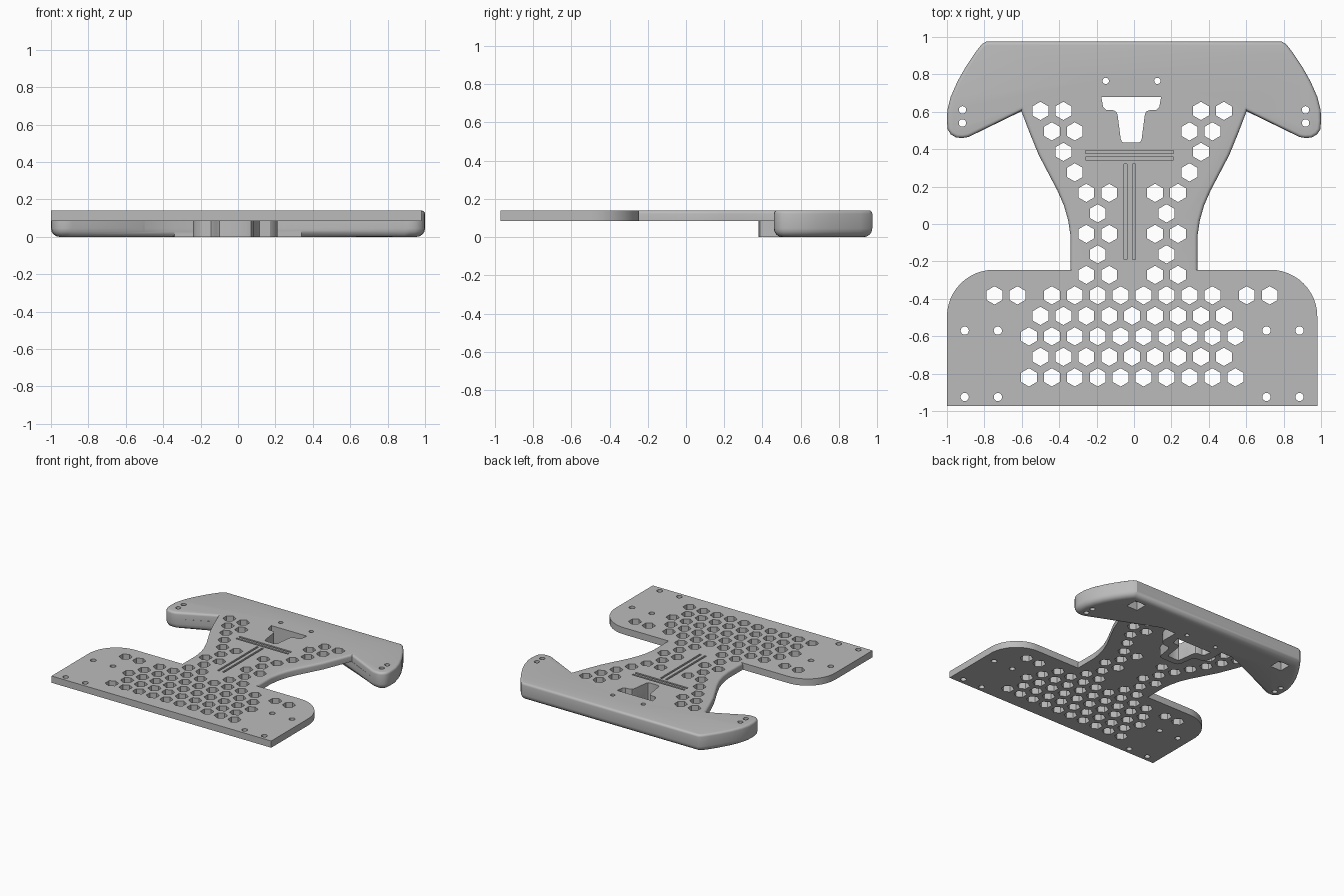
import bpy, bmesh, math
from mathutils import Matrix

cube = bpy.data.objects.get("Cube")
if cube:
    bpy.data.objects.remove(cube, do_unlink=True)

TOP, MID = 0.14, 0.085   # top of plate, underside of plate
CX = -0.01               # symmetry line of plate and hole pattern

grey = bpy.data.materials.new("light_grey")
grey.use_nodes = True
grey.diffuse_color = (0.5, 0.5, 0.5, 1)
grey.node_tree.nodes["Principled BSDF"].inputs["Base Color"].default_value = (0.5, 0.5, 0.5, 1)


def mirrored(half, cx):
    """Close a right-hand outline by mirroring it about x = cx."""
    right = [(cx + x, y) for x, y in half]
    left = [(cx - x, y) for x, y in reversed(half)]
    return right + left


def add_prism(bm, pts, z0, z1):
    face = bm.faces.new([bm.verts.new((x, y, z0)) for x, y in pts])
    out = bmesh.ops.extrude_face_region(bm, geom=[face])
    moved = [v for v in out["geom"] if isinstance(v, bmesh.types.BMVert)]
    bmesh.ops.translate(bm, verts=moved, vec=(0, 0, z1 - z0))


def finish(name, bm):
    bmesh.ops.recalc_face_normals(bm, faces=bm.faces)
    mesh = bpy.data.meshes.new(name)
    bm.to_mesh(mesh)
    bm.free()
    obj = bpy.data.objects.new(name, mesh)
    bpy.context.collection.objects.link(obj)
    mesh.materials.append(grey)
    return obj


def slab(name, pts, z0, z1, round_z=None, radius=0.0, keep_sharp=None):
    """Extruded outline, with the rim at height round_z rounded over."""
    bm = bmesh.new()
    add_prism(bm, pts, z0, z1)
    if round_z is not None:
        rim = []
        for e in bm.edges:
            mid = (e.verts[0].co + e.verts[1].co) / 2
            if all(abs(v.co.z - round_z) < 1e-4 for v in e.verts) and not keep_sharp(mid):
                rim.append(e)
        bmesh.ops.bevel(bm, geom=rim, offset=radius, segments=4, profile=0.5,
                        affect='EDGES', clamp_overlap=True)
    return finish(name, bm)


def ngon(x, y, r, n, turn=0.0):
    return [(x + r * math.cos(turn + math.tau * i / n),
             y + r * math.sin(turn + math.tau * i / n)) for i in range(n)]


def box(x0, x1, y0, y1):
    return [(x0, y0), (x1, y0), (x1, y1), (x0, y1)]


# Outlines, right half only
wing_front = [(0.885, 0.465), (0.915, 0.46), (0.95, 0.462), (0.98, 0.48), (0.996, 0.505)]
wing_back = [(1.0, 0.55), (0.998, 0.61), (0.98, 0.68), (0.945, 0.76), (0.9, 0.84),
             (0.85, 0.915), (0.815, 0.96), (0.79, 0.975)]
neck_side = [(0.34, -0.245), (0.34, -0.06), (0.352, 0.02), (0.375, 0.1), (0.41, 0.18),
             (0.455, 0.265), (0.51, 0.37), (0.555, 0.48), (0.603, 0.605)]
corner = [(0.74 + 0.25 * math.cos(a), -0.495 + 0.25 * math.sin(a))
          for a in (math.pi / 2 * i / 12 for i in range(13))]
collar_half = [(0.06, 0.38), (0.085, 0.388), (0.097, 0.41), (0.113, 0.515), (0.13, 0.54),
               (0.185, 0.545), (0.21, 0.565), (0.225, 0.6), (0.225, 0.73)]
slot_half = [(0.04, 0.435), (0.05, 0.44), (0.056, 0.455), (0.073, 0.585), (0.08, 0.6),
             (0.095, 0.608), (0.135, 0.61), (0.15, 0.625), (0.16, 0.68)]

# Solid parts
base = slab("base_plate", mirrored([(0.99, -0.972)] + corner, CX), MID, TOP)
neck = slab("neck_and_handle_top", mirrored(neck_side + wing_front + wing_back, 0.0),
            MID, TOP, TOP, 0.018, lambda m: m.y < -0.2)
handle = slab("handle_underside", mirrored([(0.34, 0.73)] + wing_front + wing_back, 0.0),
              0, MID, 0.0, 0.045, lambda m: abs(m.x) < 0.3 and m.y < 0.8)
collar = slab("slot_collar", mirrored(collar_half, -0.015), 0, MID)

# Through holes: hexagon pattern in half-pitch steps per row, from the front
wide, narrow = [1, 3, 5, 7, 9], [0, 2, 4, 6, 8]
rows = [wide, narrow, wide, narrow, [1, 3, 5, 7, 10, 12], [2, 4], [3], [2, 4],
        [3], [2, 4], [5], [6], [5, 7], [6, 8]]
bm = bmesh.new()
for r, steps in enumerate(rows):
    for n in sorted({s * k for k in steps for s in (-1, 1)}):
        add_prism(bm, ngon(CX + n * 0.0613, -0.82 + r * 0.1096, 0.049, 6, math.pi / 6), -0.1, 0.3)

# Through holes: screws and the T-shaped slot
for side in (-1, 1):
    for x in (0.718, 0.895):
        for y in (-0.57, -0.925):
            add_prism(bm, ngon(CX + side * x, y, 0.022, 20), -0.1, 0.3)
    for y in (0.54, 0.61):
        add_prism(bm, ngon(side * 0.917, y, 0.02, 20), -0.1, 0.3)
    add_prism(bm, ngon(-0.013 + side * 0.138, 0.765, 0.017, 20), -0.1, 0.3)
add_prism(bm, mirrored(slot_half, -0.015), -0.1, 0.3)

# Square pockets under the handle
for side in (-1, 1):
    add_prism(bm, ngon(side * 0.7, 0.86, 0.07, 4, math.pi / 4), -0.1, 0.07)

# Shallow grip grooves on the neck
for y in (0.35, 0.385):
    add_prism(bm, box(-0.26, 0.21, y - 0.008, y + 0.008), TOP - 0.012, 0.3)
for x in (-0.045, 0.0):
    add_prism(bm, box(x - 0.008, x + 0.008, -0.19, 0.32), TOP - 0.012, 0.3)
cutter = finish("hole_cutter", bm)
cutter.hide_render = True

# Cut the holes, then smooth the rounded rims
for obj in (base, neck, handle, collar):
    mod = obj.modifiers.new("holes", 'BOOLEAN')
    mod.operation = 'DIFFERENCE'
    mod.solver = 'EXACT'
    mod.object = cutter
    bpy.ops.object.select_all(action='DESELECT')
    obj.select_set(True)
    bpy.context.view_layer.objects.active = obj
    bpy.ops.object.modifier_apply(modifier=mod.name)
    bpy.ops.object.shade_smooth_by_angle(angle=math.radians(30))
bpy.data.objects.remove(cutter, do_unlink=True)
